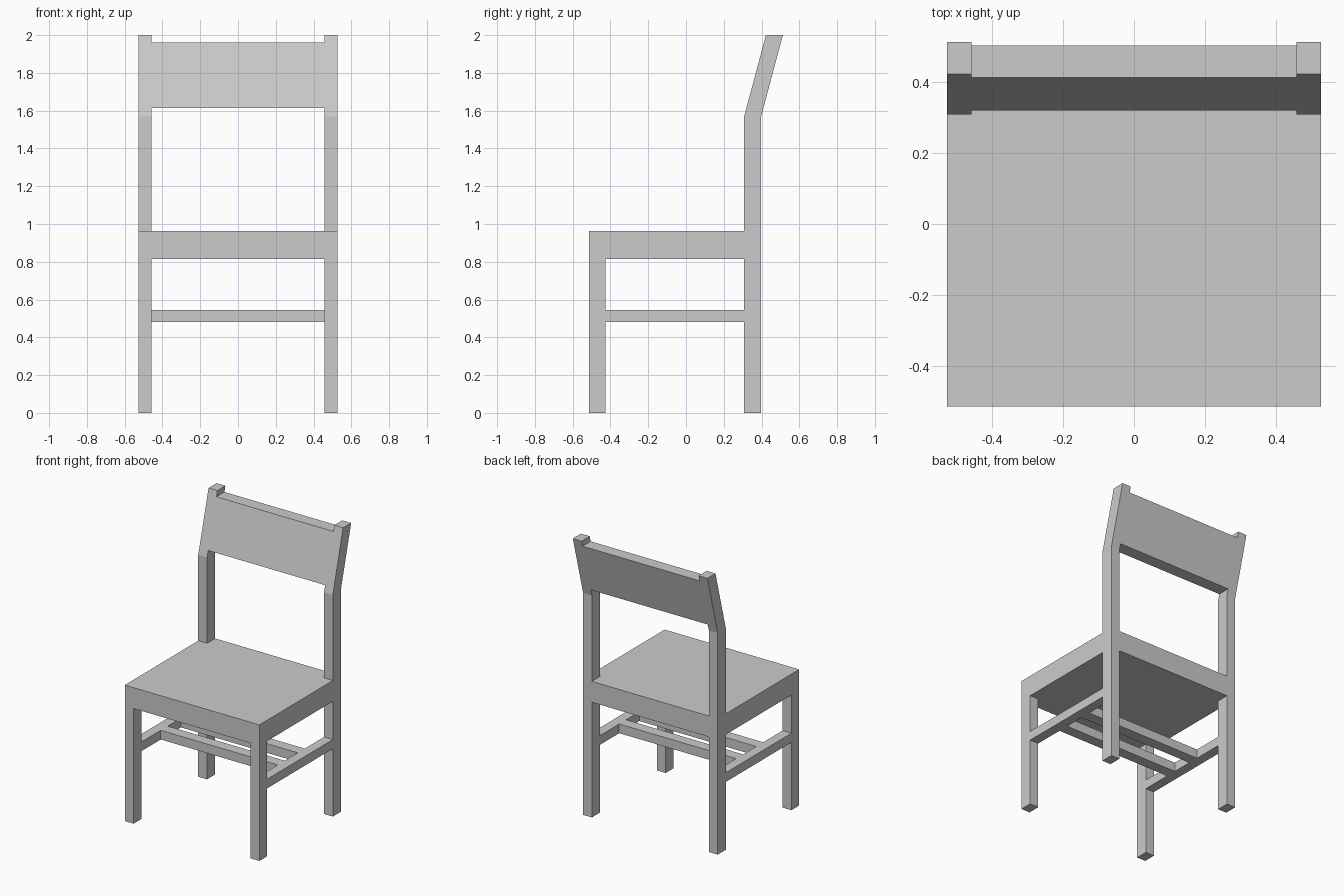
import bpy
import bmesh
from mathutils import Vector

if "Cube" in bpy.data.objects:
    bpy.data.objects.remove(bpy.data.objects["Cube"])


def prism(name, profile, offset):
    """Extrude a flat 3D outline along an offset vector."""
    bm = bmesh.new()
    face = bm.faces.new([bm.verts.new(p) for p in profile])
    res = bmesh.ops.extrude_face_region(bm, geom=[face])
    verts = [g for g in res["geom"] if isinstance(g, bmesh.types.BMVert)]
    bmesh.ops.translate(bm, verts=verts, vec=Vector(offset))
    bmesh.ops.recalc_face_normals(bm, faces=bm.faces)
    mesh = bpy.data.meshes.new(name)
    bm.to_mesh(mesh)
    bm.free()
    obj = bpy.data.objects.new(name, mesh)
    bpy.context.collection.objects.link(obj)
    return obj


def side_prism(name, yz, x0, x1):
    return prism(name, [(x0, y, z) for y, z in yz], (x1 - x0, 0, 0))


def box(name, x0, x1, y0, y1, z0, z1):
    return side_prism(name, [(y0, z0), (y1, z0), (y1, z1), (y0, z1)], x0, x1)


X_OUT, X_IN = 0.527, 0.458
FRONT, LEG_BACK = -0.514, -0.426
POST_FRONT, POST_BACK = 0.308, 0.398
SEAT_LOW, SEAT_TOP = 0.815, 0.963
BEND, TOP, LEAN = 1.57, 2.0, 0.115
RAIL_LOW, RAIL_TOP = 0.48, 0.545


def lean_at(z):
    return LEAN * (z - BEND) / (TOP - BEND)


# seat, notched around the back posts
seat = [(-X_OUT, FRONT), (X_OUT, FRONT), (X_OUT, POST_FRONT), (X_IN, POST_FRONT),
        (X_IN, POST_BACK), (-X_IN, POST_BACK), (-X_IN, POST_FRONT), (-X_OUT, POST_FRONT)]
prism("seat", [(x, y, SEAT_LOW) for x, y in seat], (0, 0, SEAT_TOP - SEAT_LOW))

# legs, bent back posts and side rails on both sides
post = [(POST_FRONT, 0), (POST_BACK, 0), (POST_BACK, BEND), (POST_BACK + LEAN, TOP),
        (POST_FRONT + LEAN, TOP), (POST_FRONT, BEND)]
for side, a, b in (("left", -X_OUT, -X_IN), ("right", X_IN, X_OUT)):
    box(f"front_leg_{side}", a, b, FRONT, LEG_BACK, 0, SEAT_LOW)
    side_prism(f"back_post_{side}", post, a, b)
    box(f"side_rail_{side}", a, b, LEG_BACK, POST_FRONT, RAIL_LOW, RAIL_TOP)

# two cross rails joining the side rails
for label, y in (("front", -0.21), ("back", 0.015)):
    box(f"cross_rail_{label}", -X_IN, X_IN, y, y + 0.078, RAIL_LOW, RAIL_TOP)

# leaning backrest, flush with the posts
lo, hi = 1.615, 1.96
side_prism("backrest", [(POST_FRONT + lean_at(lo), lo), (POST_BACK + lean_at(lo), lo),
                        (POST_BACK + lean_at(hi), hi), (POST_FRONT + lean_at(hi), hi)],
           -X_IN, X_IN)
